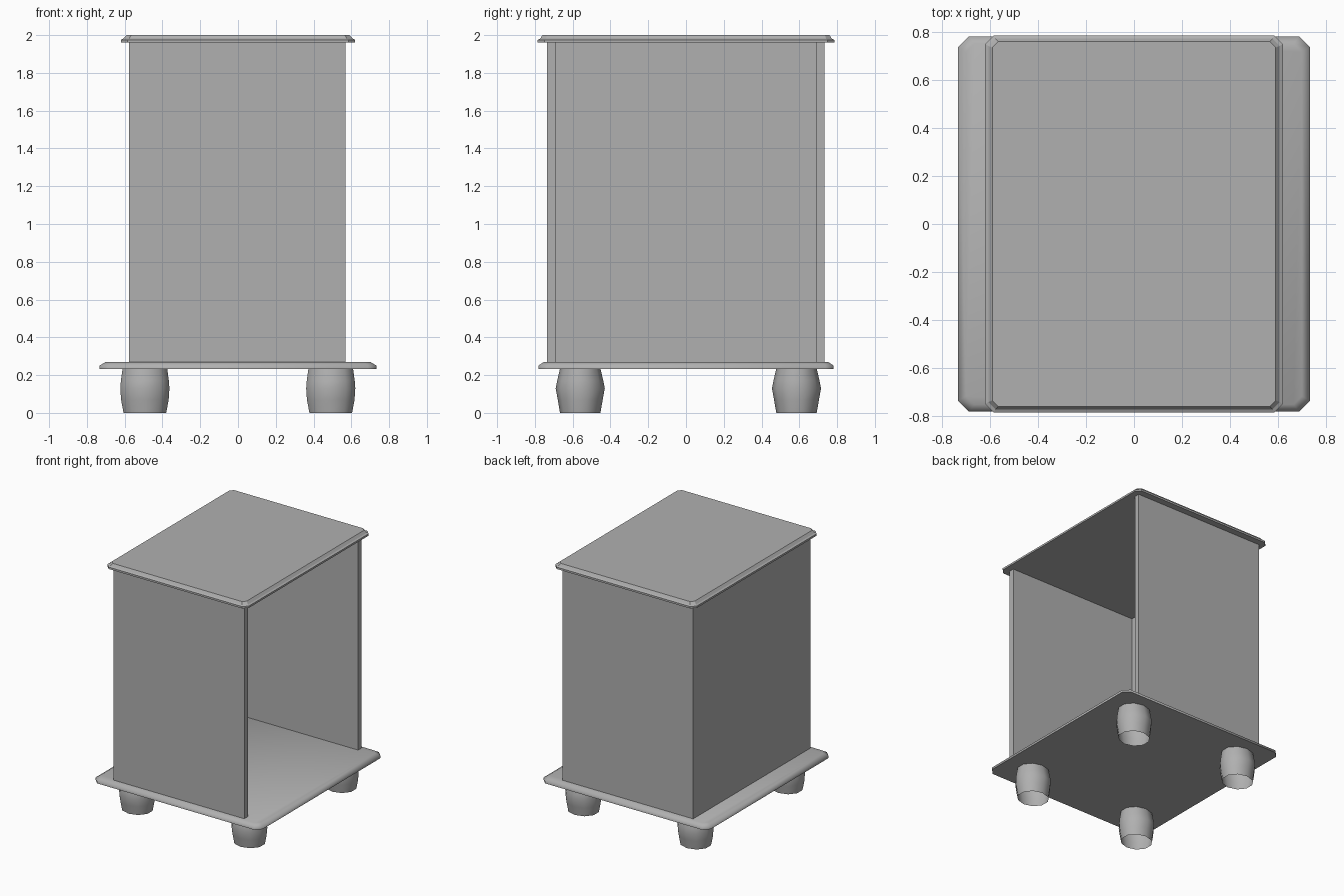
import bpy
import math

if "Cube" in bpy.data.objects:
    bpy.data.objects.remove(bpy.data.objects["Cube"])

# Single mid-grey finish for every part
grey = bpy.data.materials.new("grey_paint")
grey.diffuse_color = (0.435, 0.435, 0.435, 1.0)
grey.use_nodes = True
grey.node_tree.nodes["Principled BSDF"].inputs["Base Color"].default_value = grey.diffuse_color


def make(name, verts, faces, smooth=None):
    mesh = bpy.data.meshes.new(name)
    mesh.from_pydata(verts, [], faces)
    mesh.materials.append(grey)
    mesh.update()
    obj = bpy.data.objects.new(name, mesh)
    bpy.context.collection.objects.link(obj)
    if smooth is not None:
        bpy.ops.object.select_all(action='DESELECT')
        obj.select_set(True)
        bpy.context.view_layer.objects.active = obj
        bpy.ops.object.shade_smooth_by_angle(angle=math.radians(smooth))
    return obj


def loft(name, rings, smooth=None, bottom=True):
    """Skin a stack of equal-sized rings (bottom to top) and cap the ends."""
    n = len(rings[0])
    verts = [v for ring in rings for v in ring]
    faces = [(r * n + i, r * n + (i + 1) % n, (r + 1) * n + (i + 1) % n, (r + 1) * n + i)
             for r in range(len(rings) - 1) for i in range(n)]
    if bottom:
        faces.append(tuple(reversed(range(n))))
    faces.append(tuple((len(rings) - 1) * n + i for i in range(n)))
    return make(name, verts, faces, smooth)


def board_ring(hx, hy, c, z):
    """Rectangle with chamfered corners, counter-clockwise."""
    return [(hx, -hy + c, z), (hx, hy - c, z), (hx - c, hy, z), (-hx + c, hy, z),
            (-hx, hy - c, z), (-hx, -hy + c, z), (-hx + c, -hy, z), (hx - c, -hy, z)]


# Base board with a softly sloped upper edge
loft("base_board", [board_ring(0.733, 0.782, 0.045, 0.232),
                    board_ring(0.733, 0.782, 0.045, 0.25),
                    board_ring(0.70, 0.752, 0.035, 0.27)], 65)

# Top board with a stepped moulded edge
loft("top_board", [board_ring(0.62, 0.785, 0.035, 1.96),
                   board_ring(0.62, 0.785, 0.035, 1.975),
                   board_ring(0.607, 0.772, 0.03, 1.981),
                   board_ring(0.59, 0.76, 0.025, 2.0)])

# U-shaped cabinet walls, open towards +x
outline = [(0.57, -0.735), (0.57, -0.69), (-0.56, -0.69), (-0.56, 0.69),
           (0.57, 0.69), (0.57, 0.733), (-0.576, 0.733), (-0.576, -0.735)]
loft("cabinet_walls", [[(x, y, z) for x, y in outline] for z in (0.268, 1.962)])

# Four hollow barrel-shaped ten-sided feet, open underneath
profile = [(0.0, 0.113, 0.107), (0.07, 0.126, 0.119), (0.13, 0.130, 0.130),
           (0.17, 0.127, 0.122), (0.235, 0.118, 0.107)]
for side, cx in (("left", -0.493), ("right", 0.491)):
    for end, cy in (("front", -0.56), ("back", 0.585)):
        rings = []
        for z, rx, ry in profile:
            angles = [math.pi / 2 + i * math.tau / 10 for i in range(10)]
            rings.append([(cx + rx / 0.951 * math.cos(a), cy + ry * math.sin(a), z)
                          for a in angles])
        loft(f"{end}_{side}_foot", rings, 50, bottom=False)
